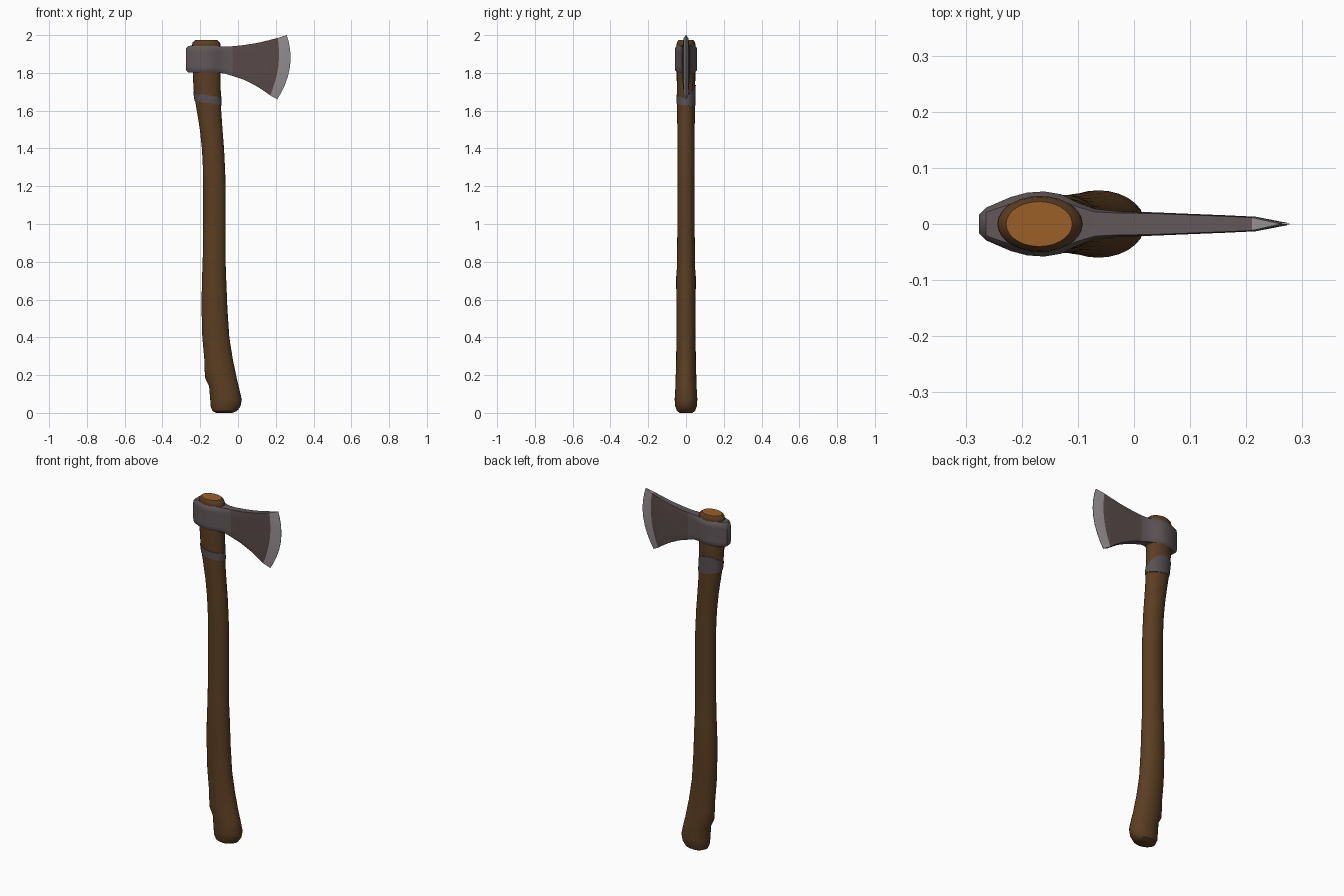
import bpy, bmesh, math

def mat(name, c):
    m = bpy.data.materials.new(name)
    m.diffuse_color = (*c, 1)
    return m

WOOD = mat("dark_wood", (0.105, 0.048, 0.016))
CUT = mat("cut_wood", (0.33, 0.115, 0.022))
STEEL = mat("steel", (0.12, 0.095, 0.10))
CHEEK = mat("cheek_steel", (0.098, 0.068, 0.066))
EDGE = mat("sharpened_edge", (0.31, 0.28, 0.285))
BAND = mat("band_grey", (0.10, 0.08, 0.088))

def loft(name, rings, mats, rule=None, caps=True, loop=False, angle=35):
    """Skin a list of equal-length point rings; rule(ring, side) picks the material."""
    bm = bmesh.new()
    vs = [[bm.verts.new(p) for p in r] for r in rings]
    n = len(rings[0])
    pairs = len(vs) if loop else len(vs) - 1
    for i in range(pairs):
        a, b = vs[i], vs[(i + 1) % len(vs)]
        for j in range(n):
            k = (j + 1) % n
            f = bm.faces.new((a[j], a[k], b[k], b[j]))
            f.material_index = rule(i, j) if rule else 0
    if caps:
        f = bm.faces.new(vs[0])
        f = bm.faces.new(vs[-1])
        f.material_index = rule(pairs, -1) if rule else 0
    bmesh.ops.recalc_face_normals(bm, faces=bm.faces)
    me = bpy.data.meshes.new(name)
    bm.to_mesh(me)
    bm.free()
    for m in mats:
        me.materials.append(m)
    ob = bpy.data.objects.new(name, me)
    bpy.context.collection.objects.link(ob)
    bpy.ops.object.select_all(action='DESELECT')
    ob.select_set(True)
    bpy.context.view_layer.objects.active = ob
    bpy.ops.object.shade_smooth_by_angle(angle=math.radians(angle))
    return ob

# Handle profile: z, left x, right x, half depth
PROFILE = [
    (0.0, -0.115, -0.03, 0.032), (0.01, -0.135, -0.005, 0.048),
    (0.035, -0.145, 0.013, 0.057), (0.07, -0.147, 0.02, 0.060),
    (0.14, -0.153, 0.004, 0.056), (0.18, -0.173, -0.006, 0.055),
    (0.24, -0.178, -0.018, 0.053), (0.28, -0.178, -0.027, 0.052),
    (0.4, -0.189, -0.046, 0.051), (0.55, -0.193, -0.056, 0.051),
    (0.72, -0.191, -0.063, 0.052), (0.78, -0.187, -0.065, 0.047),
    (1.0, -0.185, -0.065, 0.046), (1.2, -0.184, -0.065, 0.046),
    (1.3, -0.186, -0.069, 0.046), (1.4, -0.191, -0.074, 0.046),
    (1.5, -0.202, -0.082, 0.046), (1.6, -0.218, -0.089, 0.047),
    (1.68, -0.232, -0.091, 0.048), (1.76, -0.238, -0.092, 0.049),
    (1.95, -0.243, -0.092, 0.050), (1.962, -0.24, -0.097, 0.048),
    (1.973, -0.228, -0.11, 0.040)]
N = 28

def section(z):
    for a, b in zip(PROFILE, PROFILE[1:]):
        if z <= b[0]:
            t = (z - a[0]) / (b[0] - a[0])
            return [p + (q - p) * t for p, q in zip(a, b)][1:]
    return PROFILE[-1][1:]

def point(z, ang, grow=0):
    l, r, d = section(z)
    return ((l + r) / 2 + ((r - l) / 2 + grow) * math.cos(ang),
            (d + grow) * math.sin(ang), z)

angles = [2 * math.pi * j / N for j in range(N)]
loft("handle", [[point(p[0], a) for a in angles] for p in PROFILE], [WOOD, CUT],
     lambda i, j: 1 if j < 0 else 0)

# Slanted band below the head, taller at the back
def band_ring(grow, top):
    out = []
    for a in angles:
        x, y, _ = point(1.67, a)
        z = 1.64 - 0.17 * (x + 0.16) - 0.2 * max(0, y)
        if top:
            z += 0.042 + 1.3 * max(0, y)
        out.append(point(z, a, grow))
    return out

loft("handle_band", [band_ring(-0.004, 0), band_ring(0.003, 0),
                     band_ring(0.003, 1), band_ring(-0.004, 1)],
     [BAND], caps=False, loop=True)

# Axe head columns: top x, top z, bottom x, bottom z, forward bulge, half thickness, rim ratio
COLS = [
    (-0.276, 1.930, -0.276, 1.815, 0, 0.017, 0.7),
    (-0.264, 1.943, -0.264, 1.803, 0, 0.029, 0.72),
    (-0.220, 1.946, -0.220, 1.800, 0, 0.048, 0.75),
    (-0.190, 1.946, -0.190, 1.800, 0, 0.056, 0.8),
    (-0.160, 1.946, -0.160, 1.800, 0, 0.058, 0.8),
    (-0.130, 1.945, -0.130, 1.800, 0, 0.053, 0.8),
    (-0.100, 1.941, -0.100, 1.800, 0, 0.038, 0.8),
    (-0.070, 1.940, -0.070, 1.796, 0, 0.027, 0.8),
    (-0.030, 1.941, -0.030, 1.784, 0, 0.023, 0.85),
    (0.030, 1.947, 0.030, 1.764, 0, 0.021, 0.9),
    (0.100, 1.958, 0.095, 1.732, 0.005, 0.018, 0.9),
    (0.160, 1.972, 0.138, 1.704, 0.013, 0.0155, 0.9),
    (0.210, 1.985, 0.170, 1.681, 0.023, 0.013, 0.9),
    (0.258, 2.000, 0.208, 1.660, 0.042, 0.001, 1)]
ROWS = [0, 0.1, 0.22, 0.36, 0.5, 0.64, 0.78, 0.9, 1]

def head_ring(c):
    xt, zt, xb, zb, bulge, h, rim = c
    side = []
    for t in ROWS:
        x = xt + (xb - xt) * t + bulge * 4 * t * (1 - t)
        side.append((x, h * (rim if t in (0, 1) else 1), zt + (zb - zt) * t))
    return [(x, -y, z) for x, y, z in side] + side[::-1]

R = len(ROWS)

def head_rule(i, j):
    if i >= len(COLS) - 2:
        return 2
    flank = j not in (R - 1, 2 * R - 1)
    return 1 if flank and i >= 8 else 0

loft("axe_head", [head_ring(c) for c in COLS], [STEEL, CHEEK, EDGE], head_rule, angle=40)
